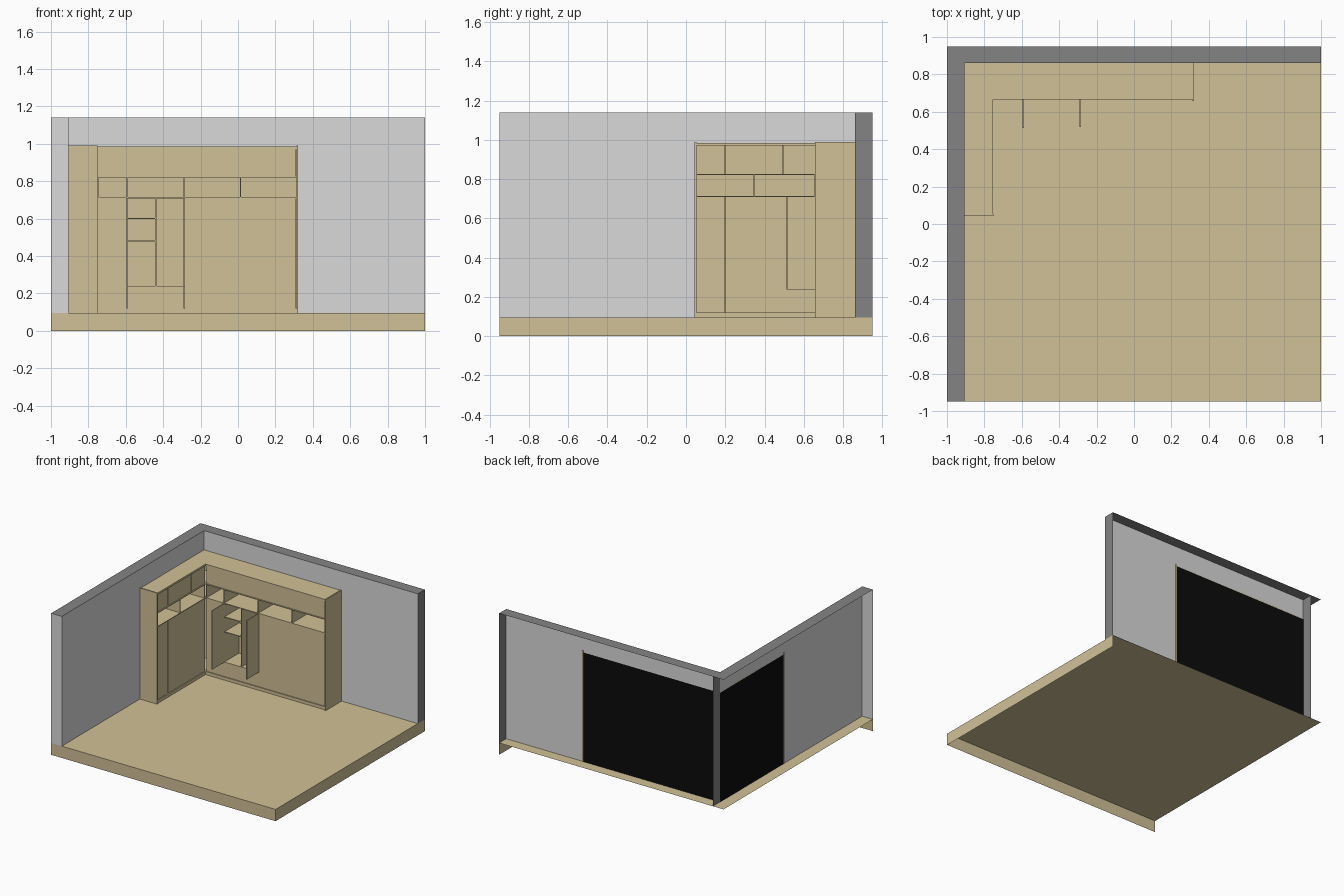
import bpy, bmesh

if "Cube" in bpy.data.objects:
    bpy.data.objects.remove(bpy.data.objects["Cube"])


def material(name, rgb):
    m = bpy.data.materials.new(name)
    lin = [((c / 255 + 0.055) / 1.055) ** 2.4 for c in rgb]
    m.diffuse_color = (*lin, 1)
    m.use_nodes = True
    m.node_tree.nodes["Principled BSDF"].inputs["Base Color"].default_value = m.diffuse_color
    return m


WOOD = material("tan wood", (209, 193, 151))
LIGHT = material("light grey wall", (218, 218, 218))
DARK = material("dark grey wall trim", (132, 132, 132))
BLACK = material("black backing", (11, 11, 11))


def make(name, bm, mat):
    me = bpy.data.meshes.new(name)
    bm.to_mesh(me)
    bm.free()
    me.materials.append(mat)
    ob = bpy.data.objects.new(name, me)
    bpy.context.collection.objects.link(ob)
    return ob


def quad(name, pts, mat):
    bm = bmesh.new()
    bm.faces.new([bm.verts.new(p) for p in pts])
    return make(name, bm, mat)


def box(name, x, y, z, mat=WOOD):
    bm = bmesh.new()
    bmesh.ops.create_cube(bm, size=1)
    for v in bm.verts:
        v.co = [(a[0] + a[1]) / 2 + c * abs(a[1] - a[0]) for a, c in zip((x, y, z), v.co)]
    return make(name, bm, mat)


def plane_x(name, x, y0, y1, z0, z1, mat):  # faces +x
    return quad(name, [(x, y0, z0), (x, y1, z0), (x, y1, z1), (x, y0, z1)], mat)


def plane_y(name, y, x0, x1, z0, z1, mat):  # faces -y
    return quad(name, [(x0, y, z0), (x1, y, z0), (x1, y, z1), (x0, y, z1)], mat)


def plane_z(name, z, x0, x1, y0, y1, mat):  # faces +z
    return quad(name, [(x0, y0, z), (x1, y0, z), (x1, y1, z), (x0, y1, z)], mat)


F, H = 0.095, 1.14          # floor top, wall top
WX, WY = -0.905, 0.86       # inner wall planes

# Floor: open shell of top, front and right
plane_z("floor_top", F, -1, 1, -0.95, 0.95, WOOD)
plane_y("floor_front", -0.95, -1, 1, 0, F, WOOD)
plane_x("floor_right", 1, -0.95, 0.95, 0, F, WOOD)

# Walls: open shells without outer faces
plane_x("left_wall_inner", WX, -0.95, WY, F, H, LIGHT)
plane_y("left_wall_end", -0.95, -1, WX, F, H, LIGHT)
plane_z("left_wall_top", H, -1, WX, -0.95, 0.95, DARK)
plane_y("back_wall_inner", WY, WX, 1, F, H, LIGHT)
plane_z("back_wall_top", H, WX, 1, WY, 0.95, DARK)
plane_x("back_wall_end", 1, WY, 0.95, F, H, DARK)
plane_x("back_wall_corner", WX, WY, 0.95, F, H, DARK)

# Black backing of the wardrobe, seen only from behind the walls
plane_y("back_backing", WY + 0.002, WX, 0.31, F, 0.975, BLACK)
plane_x("left_backing", WX - 0.002, 0.055, WY, F, 0.975, BLACK)

TOP, LIP = 0.985, 0.97
N0, N1 = 0.715, 0.82        # open niche row
REC, GAP = 0.008, 0.003     # door recess and half gap


def run(name, place, u0, u1, depth, niches, uppers, lowers):
    """One wardrobe run; u goes along the front, v goes into the depth."""
    def part(label, u, v, z):
        x, y = place(u, v)
        box(f"{name}_{label}", x, y, z)

    for label, z0, z1, v in (("top", LIP, TOP, 0), ("niche_top", N1, N1 + 0.006, 0),
                             ("niche_floor", N0 - 0.006, N0, 0), ("plinth", F, 0.12, 0)):
        part(label, (u0, u1), (v, depth), (z0, z1))
    part("back", (u0, u1), (depth - 0.006, depth - 0.002), (F, TOP - 0.005))
    for i, u in enumerate(niches):
        part(f"niche_divider_{i}", (u - 0.003, u + 0.003), (0.001, depth - 0.004), (N0, N1))
    for i, (a, b) in enumerate(zip(uppers, uppers[1:])):
        part(f"upper_door_{i}", (a + GAP / 2, b - GAP / 2), (REC, REC + 0.01), (N1 + 0.006, LIP))
    for i, (a, b, z0) in enumerate(lowers):
        part(f"lower_door_{i}", (a + GAP / 2, b - GAP / 2), (REC, REC + 0.01), (0.12, z0))


run("back_run", lambda u, v: (u, (0.665 + v[0], 0.665 + v[1])), WX, 0.312, 0.195,
    [-0.75, -0.592, -0.288, 0.013], [-0.755, 0.312],
    [(-0.755, -0.592, N0 - 0.006), (-0.592, -0.288, 0.235), (-0.288, 0.312, N0 - 0.006)])
run("left_run", lambda u, v: ((-0.755 - v[1], -0.755 - v[0]), u), 0.053, 0.665, 0.15,
    [0.347, 0.655], [0.053, 0.197, 0.495, 0.672],
    [(0.053, 0.197, N0 - 0.006), (0.197, 0.672, N0 - 0.006)])

# Full-height end panels
box("right_end_panel", (0.312, 0.322), (0.657, WY + 0.004), (F, 0.99))
box("left_end_panel", (WX - 0.004, -0.75), (0.043, 0.053), (F, 0.99))

# Open cupboard in the back run
M0, M1, MC = -0.592, -0.288, -0.44
box("cupboard_floor", (M0, M1), (0.667, 0.855), (0.233, 0.24))
for label, x in (("left_side", M0), ("divider", MC), ("right_side", M1)):
    box("cupboard_" + label, (x - 0.003, x + 0.003), (0.671, 0.855), (0.235, N0 - 0.006))
for i, z in enumerate((0.48, 0.60)):
    box(f"cupboard_shelf_{i}", (M0, MC), (0.671, 0.855), (z - 0.003, z + 0.003))
box("open_door_left", (M0 - 0.004, M0 + 0.003), (0.512, 0.67), (0.237, N0 - 0.004))
box("open_door_right", (M1 - 0.003, M1 + 0.004), (0.518, 0.67), (0.237, N0 - 0.004))
